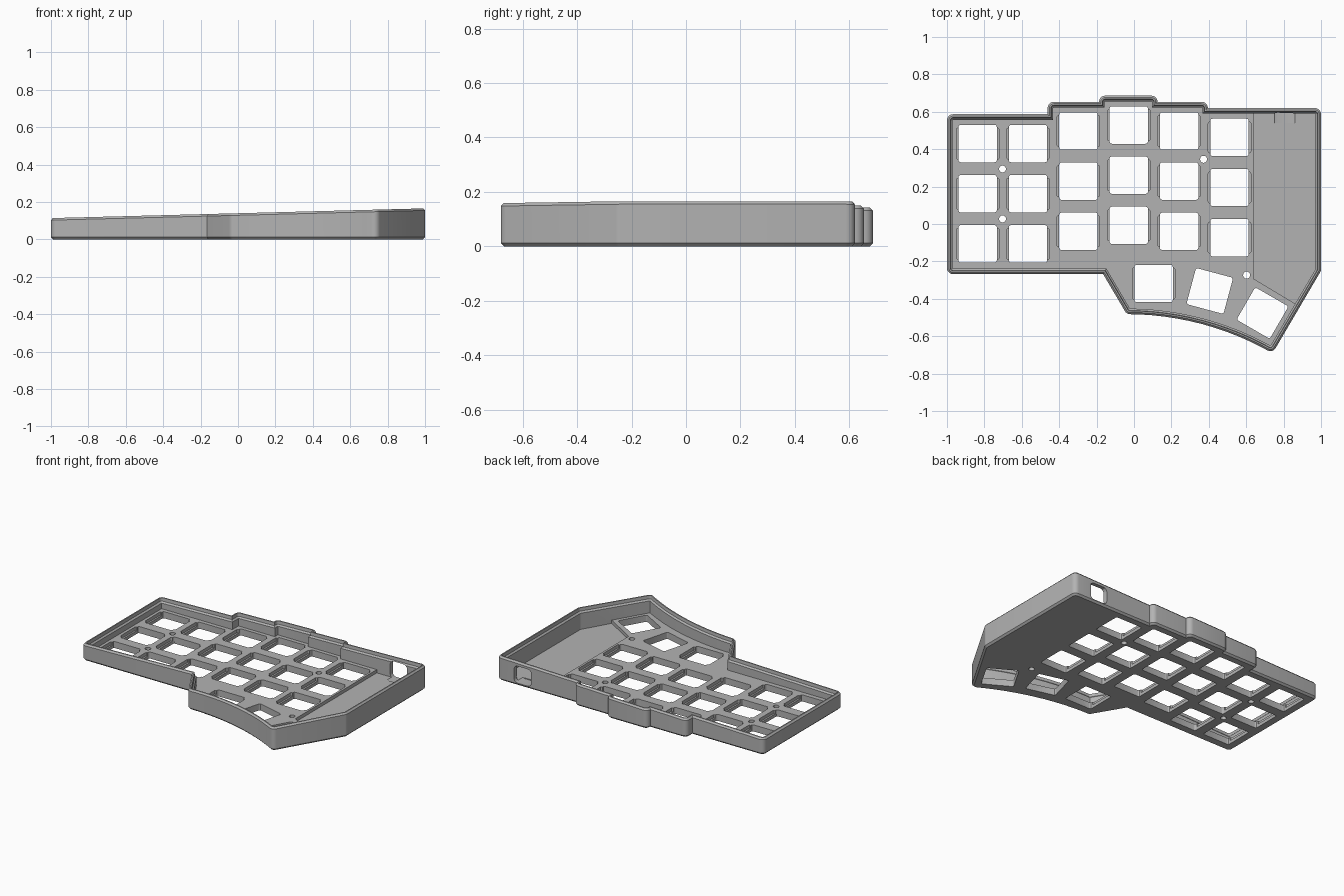
import bpy, bmesh, math
from mathutils import Vector, Matrix

if "Cube" in bpy.data.objects:
    bpy.data.objects.remove(bpy.data.objects["Cube"], do_unlink=True)

grey = bpy.data.materials.new("case_grey")
grey.use_nodes = True
grey.diffuse_color = (0.45, 0.45, 0.45, 1)
grey.node_tree.nodes["Principled BSDF"].inputs["Base Color"].default_value = (0.45, 0.45, 0.45, 1)

PLATE, FLOOR, PITCH = 0.045, 0.022, 0.268


def top_z(x):
    return 0.14 + 0.026 * x


def make_object(name, bm):
    bmesh.ops.recalc_face_normals(bm, faces=bm.faces)
    mesh = bpy.data.meshes.new(name)
    bm.to_mesh(mesh)
    bm.free()
    mesh.materials.append(grey)
    ob = bpy.data.objects.new(name, mesh)
    bpy.context.collection.objects.link(ob)
    return ob


def round_corners(pts, r, steps=5):
    """Round the outward corners of a counter-clockwise outline."""
    out = []
    for i, p in enumerate(pts):
        a = (p - pts[i - 1]).normalized()
        b = (pts[(i + 1) % len(pts)] - p).normalized()
        turn = math.atan2(a.x * b.y - a.y * b.x, a.dot(b))
        if turn < 0.1:
            out.append(p)
            continue
        start = p - a * r * math.tan(turn / 2)
        centre = start + Vector((-a.y, a.x)) * r
        for k in range(steps + 1):
            out.append(centre + Matrix.Rotation(turn * k / steps, 2) @ (start - centre))
    return out


def inset(pts, d):
    out = []
    for i, p in enumerate(pts):
        a = (p - pts[i - 1]).normalized()
        b = (pts[(i + 1) % len(pts)] - p).normalized()
        na, nb = Vector((-a.y, a.x)), Vector((-b.y, b.x))
        out.append(p + (na + nb) * d / (1 + na.dot(nb)))
    return out


def stack(bm, rings):
    """Solid from a stack of 3D rings, capped at both ends."""
    loops = [[bm.verts.new(v) for v in ring] for ring in rings]
    n = len(loops[0])
    for lo, hi in zip(loops, loops[1:]):
        for i in range(n):
            j = (i + 1) % n
            bm.faces.new((lo[i], lo[j], hi[j], hi[i]))
    bm.faces.new(loops[0][::-1])
    bm.faces.new(loops[-1])


def prism(bm, pts, z0, z1):
    stack(bm, [[(p.x, p.y, z) for p in pts] for z in (z0, z1)])


def rect(x, y, w, h, angle=0, r=0.012):
    rot = Matrix.Rotation(math.radians(angle), 2)
    corners = [Vector((sx * w / 2, sy * h / 2)) for sx, sy in ((-1, -1), (1, -1), (1, 1), (-1, 1))]
    return [rot @ p + Vector((x, y)) for p in round_corners(corners, r, 3)]


def carve(target, bm, name):
    cutter = make_object(name, bm)
    cutter.hide_render = True
    mod = target.modifiers.new(name, "BOOLEAN")
    mod.operation, mod.solver, mod.object = "DIFFERENCE", "EXACT", cutter
    bpy.context.view_layer.objects.active = target
    bpy.ops.object.modifier_apply(modifier=mod.name)
    bpy.data.objects.remove(cutter, do_unlink=True)


# Outline: straight front, curved thumb edge, stepped back
outline = [Vector(p) for p in ((-1, -0.268), (-0.165, -0.268))]
R = 1.56
for k in range(13):
    t = math.radians(30) * k / 12
    outline.append(Vector((-0.039 + R * math.sin(t), -0.482 - R * (1 - math.cos(t)))))
outline += [Vector(p) for p in (
    (1, -0.25), (1, 0.62), (0.395, 0.62), (0.395, 0.653), (0.126, 0.653), (0.126, 0.686),
    (-0.187, 0.686), (-0.187, 0.653), (-0.462, 0.653), (-0.462, 0.587), (-1, 0.587))]
outline = round_corners(outline, 0.0325)

# Tray with chamfered rims and an inner ledge; heights are flat or below the sloped top
bm = bmesh.new()
profile = [(0.012, 0, False), (0, 0.012, False), (0, 0.011, True), (0.01, 0, True),
           (0.018, 0, True), (0.02, 0.022, True), (0.03, 0.032, True), (0.03, PLATE, False)]
rings = []
for d, z, sloped in profile:
    rings.append([(p.x, p.y, top_z(p.x) - z if sloped else z) for p in inset(outline, d)])
stack(bm, rings)
case = make_object("keyboard_case", bm)

# Key positions: six staggered columns and three fanned thumb keys
keys = []
for col, y in enumerate((0.43, 0.43, 0.497, 0.529, 0.497, 0.463)):
    for row in range(3):
        keys.append((-0.836 + PITCH * 1.005 * col, y - PITCH * row, 0))
keys += [(0.105, -0.318, 0), (0.405, -0.358, -15), (0.687, -0.476, -30)]

# Lower floor beside the keys
bm = bmesh.new()
prism(bm, [Vector(p) for p in ((0.64, -0.293), (0.864, -0.427), (0.971, -0.242),
                               (0.971, 0.591), (0.64, 0.591))], FLOOR, PLATE + 0.002)
carve(case, bm, "floor_cutter")

# Key openings and screw holes
bm = bmesh.new()
for x, y, a in keys:
    upright = abs(x - 0.105) < 0.001
    prism(bm, rect(x, y, 0.205, 0.2, a), -0.1, 0.1)
for x, y in ((-0.703, 0.294), (-0.703, 0.027), (0.372, 0.346), (0.602, -0.273)):
    prism(bm, rect(x, y, 0.038, 0.038, 0, 0.0189), -0.1, 0.1)
carve(case, bm, "opening_cutter")

# Shallow clip notches on both sides of the openings
bm = bmesh.new()
for x, y, a in keys:
    if a == 0:
        prism(bm, rect(x, y, 0.228, 0.165, a, 0.008), 0.022, 0.06)
carve(case, bm, "notch_cutter")

# Rounded cable port through the back wall
bm = bmesh.new()
port = rect(0.806, 0.075, 0.13, 0.116, 0, 0.025)
stack(bm, [[(p.x, y, p.y) for p in port] for y in (0.54, 0.75)])
carve(case, bm, "port_cutter")

# Soft corners, crisp edges
bpy.ops.object.select_all(action="DESELECT")
case.select_set(True)
bpy.context.view_layer.objects.active = case
bpy.ops.object.shade_smooth_by_angle(angle=math.radians(30))
